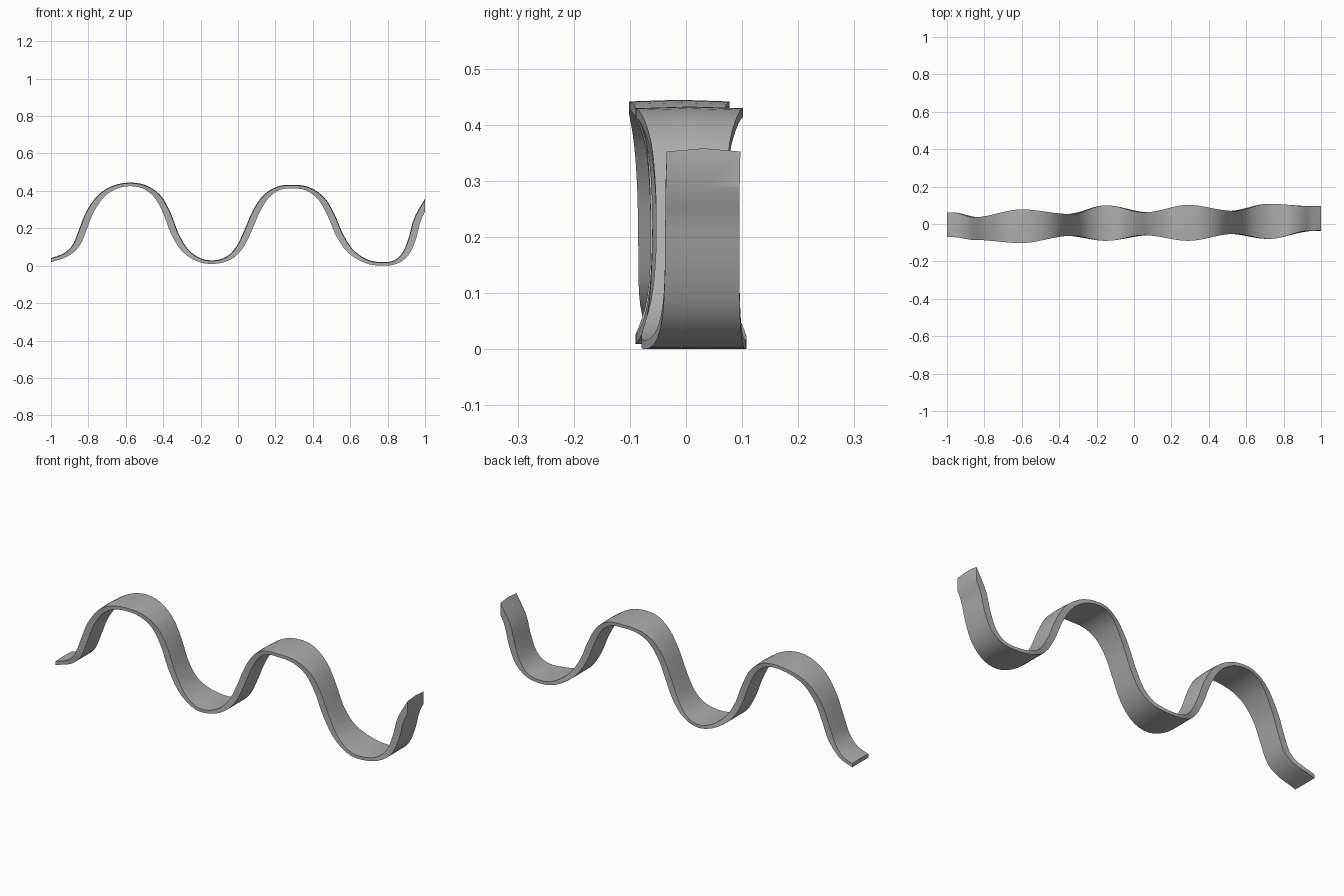
import bpy, bmesh, math
from mathutils import Vector

cube = bpy.data.objects.get("Cube")
if cube:
    bpy.data.objects.remove(cube, do_unlink=True)

grey = bpy.data.materials.new("warm_grey")
grey.use_nodes = True
colour = (0.42, 0.42, 0.42, 1)
grey.diffuse_color = colour
grey.node_tree.nodes["Principled BSDF"].inputs["Base Color"].default_value = colour

# Centreline of the wave (x, z); it overshoots both ends, which are cut square later
PATH = [(-1.06, .013), (-.99, .034), (-.92, .06), (-.865, .11), (-.83, .19), (-.79, .29),
        (-.73, .375), (-.66, .42), (-.58, .436), (-.5, .422), (-.43, .37), (-.38, .28),
        (-.34, .175), (-.285, .085), (-.21, .033), (-.13, .02), (-.05, .042), (.01, .1),
        (.055, .19), (.1, .295), (.155, .375), (.22, .416), (.29, .424), (.37, .413),
        (.445, .36), (.5, .265), (.54, .17), (.6, .08), (.68, .027), (.76, .011),
        (.84, .02), (.9, .07), (.937, .16), (.965, .26), (1.04, .39)]

# Ribbon edges (x, front y, back y): wide on crests and troughs, narrow on slopes
EDGES = [(-1.1, -.075, .065), (-.97, -.07, .062), (-.84, -.085, .036), (-.6, -.102, .078),
         (-.35, -.063, .053), (-.15, -.09, .1), (.07, -.06, .062), (.29, -.09, .102),
         (.52, -.053, .07), (.72, -.08, .108), (.95, -.037, .095), (1.1, -.03, .1)]


def edge_limits(x):
    """Ease between neighbouring edge stations."""
    for a, b in zip(EDGES, EDGES[1:]):
        if x <= b[0]:
            t = max(0, (x - a[0]) / (b[0] - a[0]))
            t = (1 - math.cos(math.pi * t)) / 2
            return [p + (q - p) * t for p, q in zip(a[1:], b[1:])]
    return EDGES[-1][1:]


def smooth_path(points, steps):
    """Catmull-Rom curve through the points."""
    pts = [Vector(p) for p in points]
    pts = [pts[0] * 2 - pts[1]] + pts + [pts[-1] * 2 - pts[-2]]
    out = []
    for a, b, c, d in zip(pts, pts[1:], pts[2:], pts[3:]):
        for i in range(steps):
            t = i / steps
            out.append((b * 2 + (c - a) * t + (a * 2 - b * 5 + c * 4 - d) * t * t
                        + (b * 3 - a - c * 3 + d) * t ** 3) / 2)
    return out + [pts[-2]]


# Sweep a thin, slightly crowned section along the wave
bm = bmesh.new()
centre = smooth_path(PATH, 3)
rings = []
for i, p in enumerate(centre):
    tangent = (centre[min(i + 1, len(centre) - 1)] - centre[max(i - 1, 0)]).normalized()
    normal = Vector((-tangent.y, tangent.x))
    half = .008 + .011 * tangent.y ** 2
    front, back = edge_limits(p.x)
    mid = (front + back) / 2
    section = [(front, -half), (mid, -half), (back, -half),
               (back, half), (mid, half + .003), (front, half)]
    ring = []
    for y, offset in section:
        q = p + normal * offset
        ring.append(bm.verts.new((q.x, y, q.y)))
    rings.append(ring)
for a, b in zip(rings, rings[1:]):
    for k in range(len(a)):
        n = (k + 1) % len(a)
        bm.faces.new((a[k], a[n], b[n], b[k]))

# Cut the ends square and close them
for side in (-1, 1):
    bmesh.ops.bisect_plane(bm, geom=bm.verts[:] + bm.edges[:] + bm.faces[:],
                           plane_co=(side, 0, 0), plane_no=(side, 0, 0), clear_outer=True)
bmesh.ops.holes_fill(bm, edges=[e for e in bm.edges if e.is_boundary])
bmesh.ops.recalc_face_normals(bm, faces=bm.faces[:])

# Rest the lowest trough on the ground
lowest = min(v.co.z for v in bm.verts)
bmesh.ops.translate(bm, verts=bm.verts[:], vec=(0, 0, -lowest))

mesh = bpy.data.meshes.new("wavy_ribbon")
bm.to_mesh(mesh)
bm.free()
mesh.materials.append(grey)
ribbon = bpy.data.objects.new("wavy_ribbon", mesh)
bpy.context.collection.objects.link(ribbon)
bpy.context.view_layer.objects.active = ribbon
ribbon.select_set(True)
bpy.ops.object.shade_smooth_by_angle(angle=math.radians(35))
